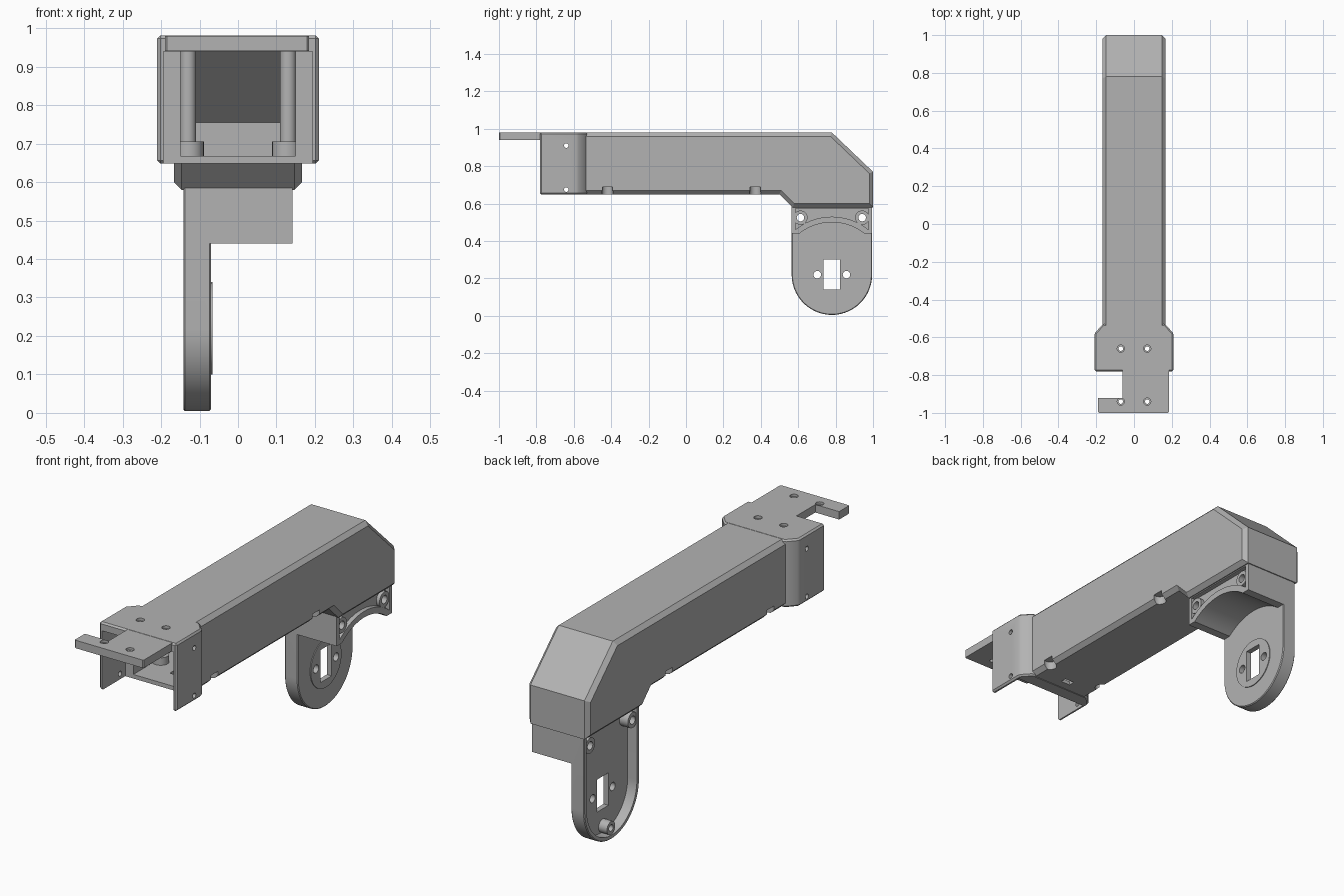
import bpy, bmesh, math
from mathutils import Vector

cube = bpy.data.objects.get("Cube")
if cube:
    bpy.data.objects.remove(cube)

grey = bpy.data.materials.new("plain grey")
grey.use_nodes = True
colour = (0.45, 0.45, 0.45, 1)
grey.diffuse_color = colour
grey.node_tree.nodes["Principled BSDF"].inputs["Base Color"].default_value = colour


def prism(name, axis, pts, lo, hi, chamfer=0, rim_only=False):
    """Extrude an outline: (y, z) points along x, or (x, y) points along z."""
    bm = bmesh.new()

    def place(p, h):
        return Vector((h, *p)) if axis == "x" else Vector((*p, h))
    ends = [[bm.verts.new(place(p, h)) for p in pts] for h in (lo, hi)]
    caps = [bm.faces.new(e) for e in ends]
    n = len(pts)
    for i in range(n):
        j = (i + 1) % n
        bm.faces.new((ends[0][i], ends[0][j], ends[1][j], ends[1][i]))
    bmesh.ops.recalc_face_normals(bm, faces=bm.faces)
    if chamfer:
        edges = {e for c in caps for e in c.edges} if rim_only else bm.edges
        bmesh.ops.bevel(bm, geom=list(edges), offset=chamfer, segments=1,
                        affect="EDGES", profile=0.5)
    mesh = bpy.data.meshes.new(name)
    bm.to_mesh(mesh)
    bm.free()
    mesh.materials.append(grey)
    obj = bpy.data.objects.new(name, mesh)
    bpy.context.collection.objects.link(obj)
    return obj


def arc(c, r, a0, a1, n):
    return [(c[0] + r * math.cos(math.radians(a0 + (a1 - a0) * i / n)),
             c[1] + r * math.sin(math.radians(a0 + (a1 - a0) * i / n)))
            for i in range(n + 1)]


def rod(axis, c, r, lo, hi):
    return prism("rod", axis, arc(c, r, 0, 360, 32)[:-1], lo, hi)


def rect(x0, x1, y0, y1):
    return [(x0, y0), (x1, y0), (x1, y1), (x0, y1)]


def combine(obj, others, operation):
    """Apply booleans in order and discard the helper solids."""
    for other in others:
        mod = obj.modifiers.new("boolean", "BOOLEAN")
        mod.operation, mod.solver, mod.object = operation, "EXACT", other
        dg = bpy.context.evaluated_depsgraph_get()
        dg.update()
        mesh = bpy.data.meshes.new_from_object(obj.evaluated_get(dg))
        obj.modifiers.clear()
        obj.data = mesh
        bpy.data.objects.remove(other)


# Long hollow arm with a chamfered outline
arm = prism("arm_housing", "x",
            [(-0.56, 0.65), (0.5, 0.65), (0.57, 0.58), (1, 0.58),
             (1, 0.77), (0.78, 0.98), (-0.56, 0.98)],
            -0.167, 0.167, 0.02, rim_only=True)

# Flared collar at the front
collar = prism("collar", "z",
               [(-0.21, -0.78), (0.21, -0.78), (0.21, -0.58), (0.165, -0.53),
                (-0.165, -0.53), (-0.21, -0.58)], 0.648, 0.981, 0.008)
combine(arm, [collar], "UNION")

# Inside of the arm and the open underside of the collar
cavity = prism("cavity", "x",
               [(-0.9, 0.668), (0.51, 0.668), (0.57, 0.61), (0.97, 0.61),
                (0.97, 0.755), (0.765, 0.94), (-0.9, 0.94)], -0.15, 0.15)
mouth = prism("mouth", "x", rect(-0.9, -0.6, 0.5, 0.94), -0.194, 0.194)
slot = prism("slot", "z", rect(-0.025, 0.025, -0.495, -0.465), 0.6, 0.7)
combine(arm, [cavity, mouth, slot], "DIFFERENCE")

# Screw posts with pads, and their notches in the lower edges
spots = [(s, y) for s in (-1, 1) for y in (-0.42, 0.37)]
combine(arm, [rod("z", (s * 0.127, y), 0.038, 0.66, 0.705) for s, y in spots], "UNION")
combine(arm, [rod("z", (s * 0.13, y), 0.021, 0.69, 0.95) for s, y in spots], "UNION")
combine(arm, [rod("z", (s * 0.155, y), 0.03, 0.6, 0.69) for s, y in spots], "DIFFERENCE")

# Hooked tongue reaching forward from the roof
tongue = prism("tongue", "z",
               [(-0.06, -0.77), (-0.06, -0.92), (-0.19, -0.92), (-0.19, -0.995),
                (-0.185, -1), (0.18, -1), (0.185, -0.995), (0.185, -0.77)],
               0.941, 0.98)
combine(arm, [tongue], "UNION")
for x in (-0.07, 0.07):
    for y in (-0.66, -0.94):
        combine(arm, [rod("z", (x, y), 0.012, 0.9, 1.1),
                      rod("z", (x, y), 0.019, 0.968, 1.1)], "DIFFERENCE")
combine(arm, [rod("x", (-0.64, z), 0.012, -0.3, 0.3) for z in (0.675, 0.91)],
        "DIFFERENCE")

# Rounded hanging plate with a rimmed outer recess
hub = (0.78, 0.22)
plate = prism("pivot_plate", "x",
              [(0.995, 0.595)] + arc(hub, 0.215, 0, -180, 40) + [(0.565, 0.595)],
              -0.142, -0.07, 0.004, rim_only=True)
recess = prism("recess", "x",
               [(0.975, 0.575)] + arc(hub, 0.195, 0, -180, 40) + [(0.585, 0.575)],
               -0.2, -0.092)
combine(plate, [recess], "DIFFERENCE")

# Bridge block with an arched underside
low = math.degrees(math.asin(0.22 / 0.28))
block = prism("block", "x",
              [(0.565, 0.595), (0.565, 0.44)] + arc(hub, 0.28, 180 - low, low, 24)
              + [(0.995, 0.44), (0.995, 0.595)], -0.08, 0.142)
side = math.degrees(math.acos(0.195 / 0.31))
arch = prism("arch", "x",
             [(0.585, 0.575)] + arc(hub, 0.31, 180 - side, side, 24)
             + [(0.975, 0.575)], 0.12, 0.2)
combine(block, [arch], "DIFFERENCE")
combine(plate, [block], "UNION")

# Screw bosses, raised hub face, and drilled openings
screws = [(0.612, 0.525), (0.942, 0.525)]
bosses = [rod("x", p, 0.038, lo, hi) for p in screws
          for lo, hi in ((-0.138, -0.085), (0.11, 0.138))]
bosses += [rod("x", (0.78, 0.058), 0.032, -0.138, -0.085),
           rod("x", hub, 0.12, -0.08, -0.066)]
combine(plate, bosses, "UNION")
drills = [rod("x", p, 0.02, -0.3, 0.3) for p in screws]
drills += [rod("x", (y, 0.22), 0.02, -0.3, 0.3) for y in (0.702, 0.858)]
drills += [rod("x", (0.78, 0.058), 0.016, -0.3, -0.1),
           prism("window", "x", rect(0.735, 0.823, 0.14, 0.3), -0.3, 0.3)]
combine(plate, drills, "DIFFERENCE")

# Smooth the round surfaces and keep the edges crisp
bpy.ops.object.select_all(action="DESELECT")
for obj in (arm, plate):
    obj.select_set(True)
    bpy.context.view_layer.objects.active = obj
bpy.ops.object.shade_smooth_by_angle(angle=math.radians(25))
